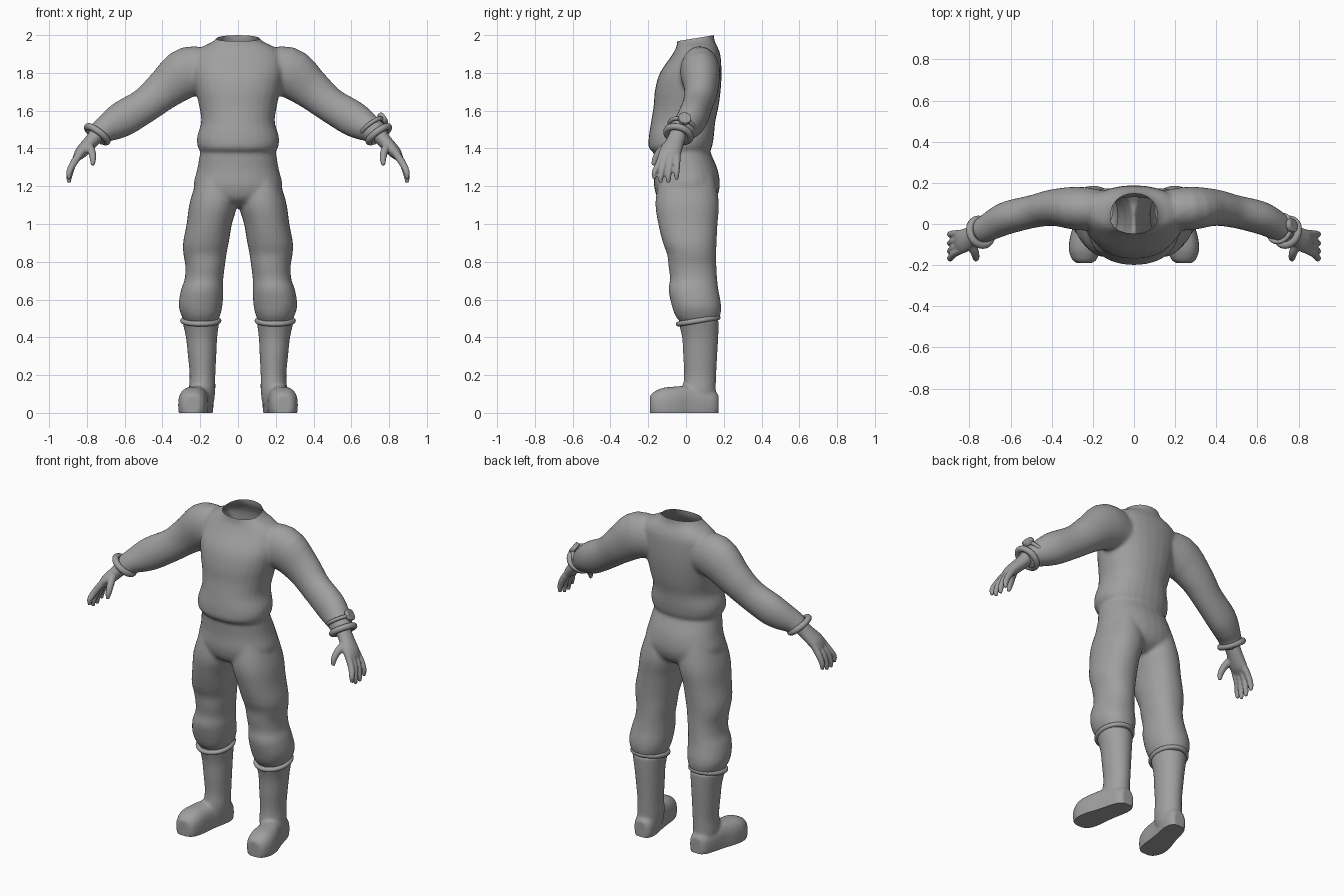
import bpy, bmesh, math
from mathutils import Vector

if "Cube" in bpy.data.objects:
    bpy.data.objects.remove(bpy.data.objects["Cube"])

X, Y, Z = Vector((1, 0, 0)), Vector((0, 1, 0)), Vector((0, 0, 1))

grey = bpy.data.materials.new("plain grey")
grey.use_nodes = True
colour = (0.35, 0.35, 0.35, 1)
grey.diffuse_color = colour
grey.node_tree.nodes["Principled BSDF"].inputs["Base Color"].default_value = colour


def spline(stations, steps=4):
    """Catmull-Rom interpolation of (x, y, z, ra, rb) stations."""
    out = []
    last = len(stations) - 1
    for i in range(last):
        quad = [stations[min(max(i + k, 0), last)] for k in (-1, 0, 1, 2)]
        for s in range(steps):
            t = s / steps
            out.append([0.5 * (2 * b + (c - a) * t + (2 * a - 5 * b + 4 * c - d) * t ** 2
                               + (3 * b - a - 3 * c + d) * t ** 3)
                        for a, b, c, d in zip(*quad)])
    return out + [list(stations[-1])]


def loft(bm, stations, axis=None, ref=Y, power=2.0, side=1, n=28):
    """Closed tube through elliptical sections; side=-1 mirrors it in x."""
    pts = spline(stations)
    centres = [Vector(p[:3]) for p in pts]
    rings = []
    for i, p in enumerate(pts):
        t = axis or (centres[min(i + 1, len(pts) - 1)] - centres[max(i - 1, 0)]).normalized()
        b = (ref - t * ref.dot(t)).normalized()
        a = b.cross(t)
        ring = []
        for k in range(n):
            ang = math.tau * k / n
            u, v = (math.copysign(abs(w) ** (2 / power), w) for w in (math.cos(ang), math.sin(ang)))
            co = centres[i] + a * (p[3] * u) + b * (p[4] * v)
            ring.append(bm.verts.new((co.x * side, co.y, co.z)))
        rings.append(ring)
    for lo, hi in zip(rings, rings[1:]):
        for k in range(n):
            bm.faces.new((lo[k - 1], lo[k], hi[k], hi[k - 1]))
    bm.faces.new(rings[0])
    bm.faces.new(rings[-1])


def finish(obj, name):
    obj.name = obj.data.name = name
    obj.data.materials.clear()
    obj.data.materials.append(grey)
    obj.data.shade_smooth()
    obj.data.set_sharp_from_angle(angle=math.radians(55))
    return obj


def blend(bm, name, voxel, smooth, cut=None, fill=False):
    """Fuse the lofts into one skin, then optionally trim it by a plane."""
    bmesh.ops.recalc_face_normals(bm, faces=bm.faces)
    mesh = bpy.data.meshes.new(name)
    bm.to_mesh(mesh)
    bm.free()
    obj = bpy.data.objects.new(name, mesh)
    bpy.context.collection.objects.link(obj)
    rem = obj.modifiers.new("fuse", 'REMESH')
    rem.mode = 'VOXEL'
    rem.voxel_size = voxel
    soft = obj.modifiers.new("soften", 'SMOOTH')
    soft.factor = 0.5
    soft.iterations = smooth
    fused = bpy.data.meshes.new_from_object(obj.evaluated_get(bpy.context.evaluated_depsgraph_get()))
    obj.modifiers.clear()
    obj.data = fused
    if cut:
        bm = bmesh.new()
        bm.from_mesh(fused)
        res = bmesh.ops.bisect_plane(bm, geom=bm.verts[:] + bm.edges[:] + bm.faces[:],
                                     plane_co=cut[0], plane_no=cut[1], clear_outer=True)
        if fill:
            edges = [e for e in res["geom_cut"] if isinstance(e, bmesh.types.BMEdge)]
            bmesh.ops.holes_fill(bm, edges=edges)
        bm.to_mesh(fused)
        bm.free()
    return finish(obj, name)


def ring(name, centre, axis, major, minor, scale=(1, 1, 1)):
    bpy.ops.mesh.primitive_torus_add(major_segments=40, minor_segments=12, location=centre,
                                     rotation=Vector(axis).to_track_quat('Z', 'Y').to_euler(),
                                     major_radius=major, minor_radius=minor)
    bpy.context.object.scale = scale
    return finish(bpy.context.object, name)


# Suit: shirt, pelvis, sleeves and trouser legs
bm = bmesh.new()
loft(bm, [(0, -.025, 1.37, .17, .13), (0, -.03, 1.40, .21, .165), (0, -.025, 1.46, .217, .172),
          (0, -.015, 1.54, .195, .17), (0, 0, 1.62, .205, .172), (0, .01, 1.71, .225, .174),
          (0, .025, 1.80, .24, .163), (0, .053, 1.89, .235, .13), (0, .058, 1.935, .195, .11),
          (0, .053, 1.965, .135, .1), (0, .053, 2.0, .104, .095), (0, .053, 2.06, .1, .095)],
     axis=Z, power=2.2)
loft(bm, [(0, -.02, 1.44, .185, .14), (0, -.02, 1.38, .2, .15), (0, 0, 1.29, .216, .167),
          (0, .005, 1.2, .235, .174), (0, .005, 1.13, .2, .15), (0, .01, 1.09, .1, .09)],
     axis=Z, power=2.2)
sleeve = [(.12, .065, 1.80, .11, .09), (.26, .075, 1.805, .135, .106), (.385, .08, 1.715, .108, .09),
          (.485, .062, 1.633, .093, .08), (.6, .035, 1.563, .095, .08), (.66, .01, 1.527, .085, .075),
          (.705, -.015, 1.50, .07, .068), (.75, -.038, 1.465, .06, .06)]
leg = [(.115, .005, 1.27, .09, .14), (.128, .006, 1.12, .126, .168), (.152, .01, 1.0, .12, .157),
       (.17, .02, .9, .121, .142), (.175, .03, .84, .114, .13), (.174, .034, .78, .105, .127),
       (.18, .04, .71, .102, .125), (.19, .04, .65, .112, .132), (.198, .055, .57, .116, .131),
       (.197, .063, .51, .1, .117), (.195, .068, .46, .07, .08)]
for side in (1, -1):
    loft(bm, sleeve, side=side)
    loft(bm, leg, axis=Z, power=2.15, side=side)
blend(bm, "suit", .011, 5, cut=((0, -.045, 1.968), (0, -.16, .98)))

# Boots, hands and cuffs for both sides
foot = [(.242, -.19, .04, .035, .05), (.241, -.172, .04, .06, .07), (.24, -.12, .04, .077, .093),
        (.232, -.05, .04, .076, .1), (.215, .02, .04, .068, .105), (.197, .1, .04, .066, .09),
        (.19, .15, .04, .056, .075), (.188, .172, .04, .036, .055)]
shaft = [(.197, .065, .49, .099, .108), (.193, .075, .4, .083, .096), (.19, .075, .3, .075, .09),
         (.188, .075, .2, .068, .085), (.19, .07, .12, .07, .088), (.19, .075, .05, .062, .085)]
palm = [(.715, -.03, 1.51, .045, .045), (.775, -.055, 1.44, .038, .047), (.83, -.083, 1.38, .033, .058),
        (.86, -.09, 1.345, .018, .05)]
thumb = [(.795, -.085, 1.42, .026, .026), (.775, -.135, 1.385, .021, .021),
         (.768, -.163, 1.345, .017, .017), (.77, -.172, 1.31, .01, .01)]
fingers = [(-.045, -.05, 1.235), (-.073, -.093, 1.218), (-.1, -.133, 1.218), (-.125, -.167, 1.238)]
arm_axis = Vector((.58, -.25, -.78))

for side, label in ((1, "left"), (-1, "right")):
    bm = bmesh.new()
    loft(bm, foot, axis=Y, ref=Z, power=2.6, side=side)
    loft(bm, shaft, axis=Z, side=side)
    blend(bm, label + "_boot", .009, 5, cut=((0, 0, 0), (0, 0, -1)), fill=True)
    ring(label + "_boot_rim", (.197 * side, .065, .488), (0, -.165, 1), .095, .014, (1, 1.1, 1))

    bm = bmesh.new()
    loft(bm, palm, side=side)
    loft(bm, thumb, ref=X, side=side, n=14)
    for base, tip, low in fingers:
        mid = (base + tip) / 2
        loft(bm, [(.835, base, 1.375, .02, .018), (.875, mid, 1.315, .019, .017),
                  (.893, tip, low + .035, .016, .015), (.894, tip, low, .009, .009)], side=side, n=14)
    blend(bm, label + "_hand", .0055, 3)
    ring(label + "_wrist_cuff", (.745 * side, -.04, 1.475),
         (arm_axis.x * side, arm_axis.y, arm_axis.z), .065, .018)

# Watch on the left wrist
strap_centre = Vector((.708, -.022, 1.517))
ring("watch_strap", strap_centre, arm_axis, .068, .011)
outward = Vector((.78, .2, .55)).normalized()
bpy.ops.mesh.primitive_cylinder_add(vertices=32, radius=.034, depth=.026,
                                    location=strap_centre + outward * .073,
                                    rotation=outward.to_track_quat('Z', 'Y').to_euler())
bevel = bpy.context.object.modifiers.new("soft edge", 'BEVEL')
bevel.width = .005
bevel.segments = 2
finish(bpy.context.object, "watch_case")
